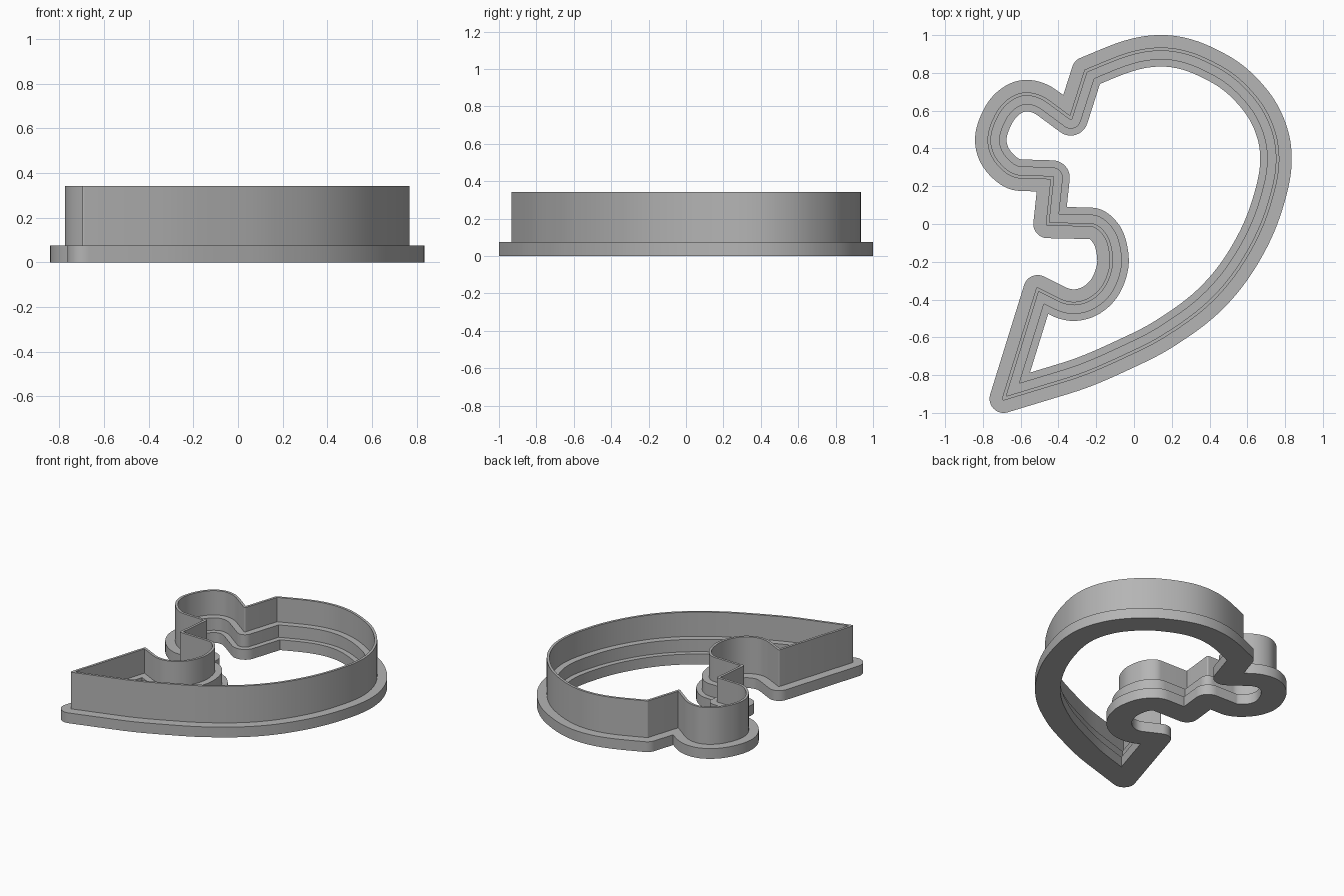
import bpy, bmesh, math
from mathutils import Vector
from mathutils.geometry import interpolate_bezier

cube = bpy.data.objects.get("Cube")
if cube:
    bpy.data.objects.remove(cube)

# Single plain grey plastic
grey = bpy.data.materials.new("grey_plastic")
grey.use_nodes = True
colour = (0.46, 0.46, 0.46, 1)
grey.diffuse_color = colour
grey.node_tree.nodes["Principled BSDF"].inputs["Base Color"].default_value = colour

# Clockwise outline; each run goes from one sharp corner to the next
notch_top, tail_tip, tail_corner = (-0.255, 0.81), (-0.69, -0.925), (-0.51, -0.345)
low_corner, high_corner, notch = (-0.458, 0.0), (-0.432, 0.245), (-0.335, 0.56)
runs = [
    [notch_top, (-0.14, 0.858), (0.17, 0.925), (0.455, 0.83), (0.62, 0.695), (0.72, 0.54),
     (0.76, 0.36), (0.723, 0.13), (0.61, -0.14), (0.427, -0.387), (0.17, -0.585),
     (-0.03, -0.69), (-0.36, -0.825), tail_tip],
    [tail_tip, tail_corner],
    [tail_corner, (-0.4, -0.4), (-0.3, -0.42), (-0.19, -0.365), (-0.125, -0.24),
     (-0.125, -0.14), (-0.16, -0.05), (-0.23, -0.005), low_corner],
    [low_corner, high_corner],
    [high_corner, (-0.6, 0.25), (-0.7, 0.3), (-0.765, 0.42), (-0.735, 0.56),
     (-0.66, 0.655), (-0.57, 0.688), (-0.45, 0.645), notch],
    [notch, notch_top],
]


def smooth_run(points):
    """Straight first and last span, smooth curve between them."""
    p = [Vector((x, y, 0)) for x, y in points]
    if len(p) == 2:
        return p[:1]
    last = len(p) - 2
    step = [(b - a).normalized() for a, b in zip(p, p[1:])]
    tangent = [None] + [(step[i - 1] + step[i]).normalized() for i in range(1, last + 1)]
    tangent[1], tangent[last] = step[0], step[-1]
    out = [p[0]]
    for i in range(1, last):
        reach = (p[i + 1] - p[i]).length * 0.35
        out += interpolate_bezier(p[i], p[i] + tangent[i] * reach,
                                  p[i + 1] - tangent[i + 1] * reach, p[i + 1], 9)[:-1]
    return out + [p[last]]


path, corners = [], set()
for run in runs:
    corners.add(len(path))
    path += smooth_run(run)


def offset_ring(distance, fan=10):
    """Offset outline: round on the outer side of a corner, mitred on the inner side."""
    ring = []
    for i, point in enumerate(path):
        d1 = (point - path[i - 1]).normalized()
        d2 = (path[(i + 1) % len(path)] - point).normalized()
        n1, n2 = Vector((-d1.y, d1.x, 0)), Vector((-d2.y, d2.x, 0))
        mitre = point + (n1 + n2) / (1 + n1.dot(n2)) * distance
        turn = d1.x * d2.y - d1.y * d2.x
        if i not in corners:
            ring.append(mitre)
        elif turn * distance < 0:
            angle = math.copysign(d1.angle(d2), turn)
            for k in range(fan + 1):
                a = angle * k / fan
                c, s = math.cos(a), math.sin(a)
                ring.append(point + Vector((n1.x * c - n1.y * s, n1.x * s + n1.y * c, 0)) * distance)
        else:
            ring += [mitre] * (fan + 1)
    return ring


def sweep(name, profile):
    """Sweep a closed (offset, height) section around the outline."""
    bm = bmesh.new()
    rings = [[bm.verts.new((v.x, v.y, z)) for v in offset_ring(d)] for d, z in profile]
    for a, b in zip(rings, rings[1:] + rings[:1]):
        for i in range(len(a)):
            bm.faces.new((a[i - 1], a[i], b[i], b[i - 1]))
    bmesh.ops.remove_doubles(bm, verts=bm.verts, dist=0.00005)
    bmesh.ops.recalc_face_normals(bm, faces=bm.faces)
    mesh = bpy.data.meshes.new(name)
    bm.to_mesh(mesh)
    bm.free()
    mesh.materials.append(grey)
    obj = bpy.data.objects.new(name, mesh)
    bpy.context.collection.objects.link(obj)
    bpy.ops.object.select_all(action="DESELECT")
    obj.select_set(True)
    bpy.context.view_layer.objects.active = obj
    bpy.ops.object.shade_smooth_by_angle(angle=math.radians(30))


# Wide flat flange at the bottom
flange_h, step_h, top_h = 0.075, 0.165, 0.342
sweep("base_flange", [(0.075, 0), (0.075, flange_h), (-0.092, flange_h), (-0.092, 0)])

# Upright wall with a thicker inner step and a thin cutting edge
sunk = flange_h - 0.03
sweep("cutting_wall", [(0.009, sunk), (0.009, top_h), (-0.009, top_h),
                       (-0.009, step_h), (-0.055, step_h), (-0.055, sunk)])
